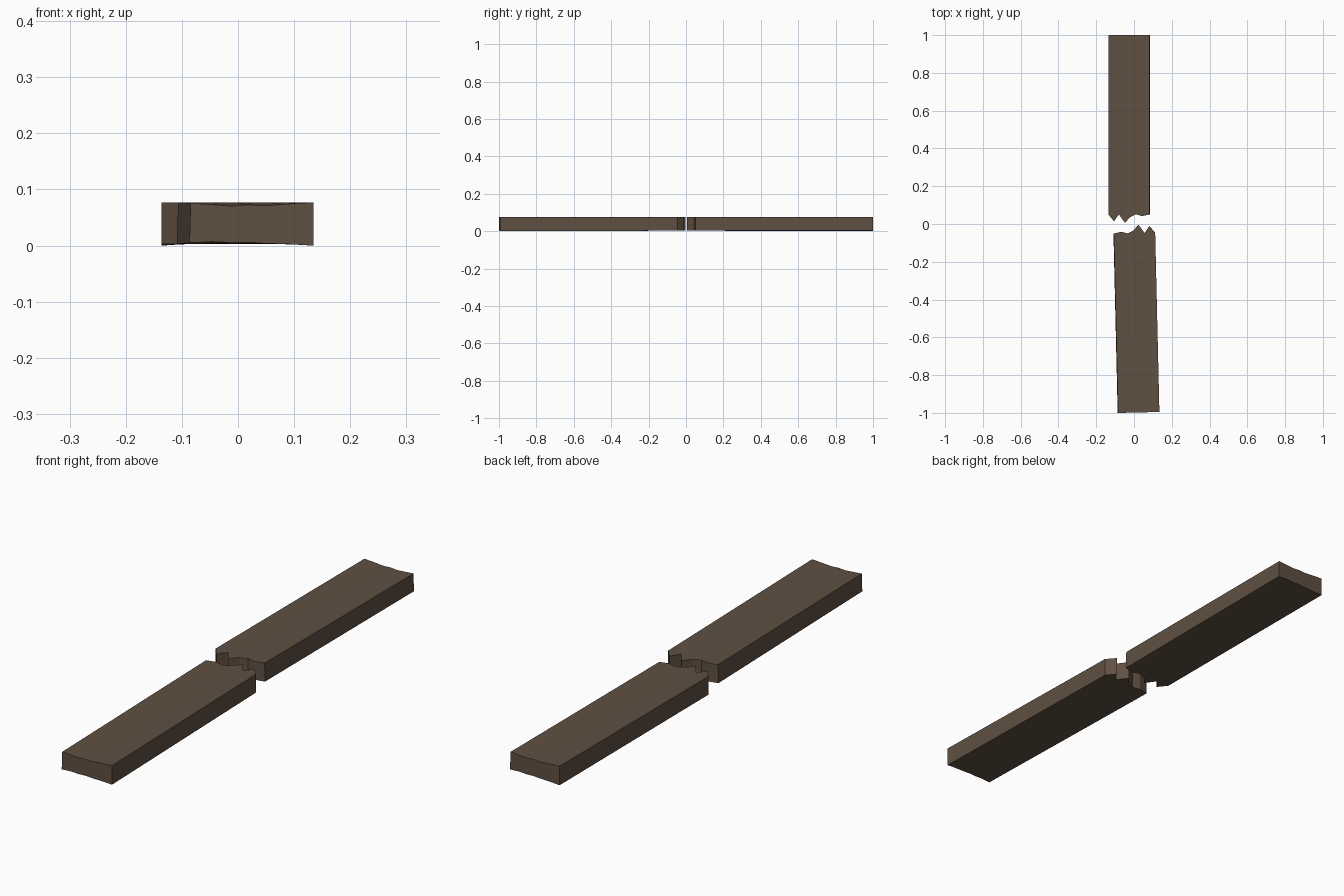
import bpy, bmesh, math

if "Cube" in bpy.data.objects:
    bpy.data.objects.remove(bpy.data.objects["Cube"])

# weathered brown timber
wood = bpy.data.materials.new("dark_brown_wood")
wood.diffuse_color = (0.115, 0.080, 0.055, 1)
wood.use_nodes = True
wood.node_tree.nodes["Principled BSDF"].inputs["Base Color"].default_value = wood.diffuse_color

# columns across the plank: x, broken-end y, outer-end top z, outer-end bottom z
COLUMNS = [
    (-0.111, 0.051, 0.077, 0.000),
    (-0.081, 0.014, 0.0755, 0.002),
    (-0.055, 0.051, 0.0735, 0.003),
    (-0.023, 0.006, 0.071, 0.004),
    (0.005, 0.037, 0.073, 0.006),
    (0.035, 0.051, 0.0705, 0.005),
    (0.068, 0.042, 0.073, 0.007),
    (0.110, 0.051, 0.076, 0.005),
]


def plank(name, location, angle):
    bm = bmesh.new()
    rings = []
    for x, y, top, bottom in COLUMNS:
        skew = 0.002 if x > 0.1 else 0.0
        pts = [(x - skew, y, 0.077), (x - skew, 1, top),
               (x, 1, bottom), (x, y, 0.003)]
        rings.append([bm.verts.new(p) for p in pts])
    # top, outer end, underside and splintered end
    for a, b in zip(rings, rings[1:]):
        for i in range(4):
            j = (i + 1) % 4
            bm.faces.new((a[i], a[j], b[j], b[i]))
    # long sides
    bm.faces.new(rings[0])
    bm.faces.new(rings[-1])
    bmesh.ops.recalc_face_normals(bm, faces=bm.faces)
    mesh = bpy.data.meshes.new(name)
    bm.to_mesh(mesh)
    bm.free()
    mesh.materials.append(wood)
    ob = bpy.data.objects.new(name, mesh)
    ob.location = location
    ob.rotation_euler.z = math.radians(angle)
    bpy.context.collection.objects.link(ob)
    return ob


# two halves of the snapped board, the front one slightly askew
plank("back_plank_half", (-0.025, 0, 0), 0)
plank("front_plank_half", (0, 0.002, 0), 181.35)
